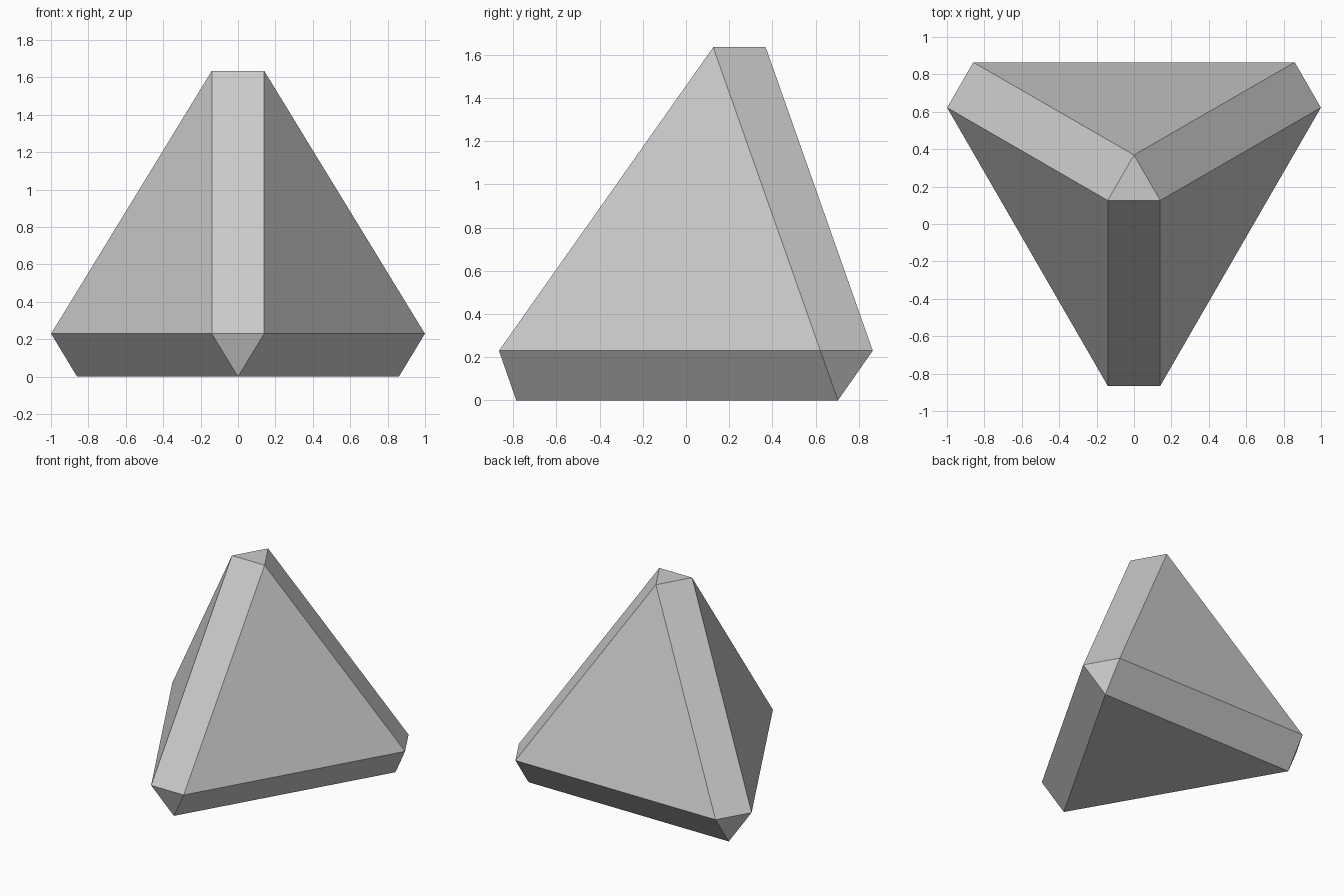
import bpy
import bmesh
from math import radians
from mathutils import Matrix, Vector

cube = bpy.data.objects.get("Cube")
if cube:
    bpy.data.objects.remove(cube, do_unlink=True)

# Single plain grey
grey = bpy.data.materials.new("plain_grey")
grey.use_nodes = True
colour = (0.6, 0.6, 0.6, 1)
grey.diffuse_color = colour
grey.node_tree.nodes["Principled BSDF"].inputs["Base Color"].default_value = colour

# One third of the corners, relative to the vertical axis of symmetry
AXIS_Y = 0.207
HALF_WIDTH = 0.14
corners = [
    Vector((0, 0.162, 1.635)),             # top facet
    Vector((0, -0.993, 0)),                # base facet
    Vector((HALF_WIDTH, -1.073, 0.23)),    # corner facet
    Vector((-HALF_WIDTH, -1.073, 0.23)),
]

# Repeat the corners around the axis and wrap them in flat faces
bm = bmesh.new()
for i in range(3):
    turn = Matrix.Rotation(radians(120 * i), 3, "Z")
    for corner in corners:
        bm.verts.new(turn @ corner + Vector((0, AXIS_Y, 0)))
bmesh.ops.convex_hull(bm, input=bm.verts[:])
bmesh.ops.dissolve_limit(bm, angle_limit=radians(3), verts=bm.verts[:], edges=bm.edges[:])
bmesh.ops.recalc_face_normals(bm, faces=bm.faces[:])

mesh = bpy.data.meshes.new("bevelled_tetrahedron")
bm.to_mesh(mesh)
bm.free()
mesh.materials.append(grey)
body = bpy.data.objects.new("bevelled_tetrahedron", mesh)
bpy.context.collection.objects.link(body)
